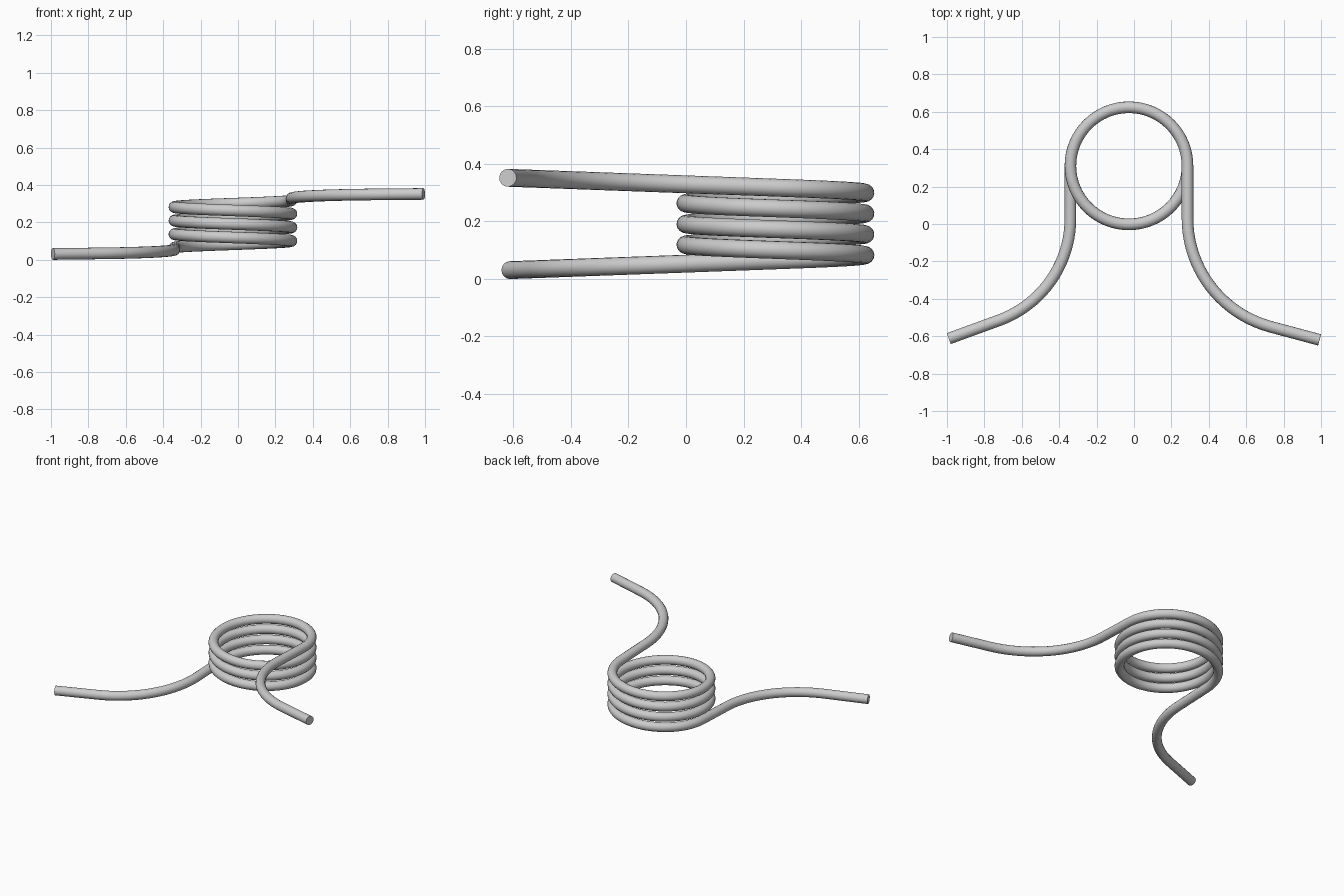
import bpy
from math import sin, cos, pi, radians

if "Cube" in bpy.data.objects:
    bpy.data.objects.remove(bpy.data.objects["Cube"])

WIRE = 0.031              # wire radius
CX, CY, R = -0.027, 0.311, 0.313   # coil centre and mean radius
PITCH, TURNS = 0.0723, 3.5
Z0 = 0.191 - PITCH * TURNS / 2
SLOPE = PITCH / (2 * pi * R)


def leg(side, bend_radius, bend_deg, end_x, start_z, rise):
    """Leg points from the coil outwards: straight, bend, straight."""
    x0, y0 = CX + side * R, 0.03
    pts = [(x0, CY + (y0 - CY) * i / 4) for i in range(1, 4)]
    n = 20
    for i in range(n + 1):
        a = radians(bend_deg) * i / n
        pts.append((x0 + side * bend_radius * (1 - cos(a)), y0 - bend_radius * sin(a)))
    a = radians(bend_deg)
    x, y = pts[-1]
    pts.append((end_x, y - abs(end_x - x) * cos(a) / sin(a)))
    return [(x, y, start_z + rise * SLOPE * (CY - y)) for x, y in pts]


# Coil: clockwise helix rising from the left side to the right side
steps = int(TURNS * 64)
coil = []
for i in range(steps + 1):
    t = TURNS * i / steps
    a = pi - 2 * pi * t
    coil.append((CX + R * cos(a), CY + R * sin(a), Z0 + PITCH * t))

# Lower left leg and upper right leg
left_leg = leg(-1, 0.58, 70, -0.99, Z0, -1)
right_leg = leg(1, 0.60, 75, 0.992, Z0 + PITCH * TURNS, 1)
path = left_leg[::-1] + coil + right_leg

# One continuous round wire swept along the path
curve = bpy.data.curves.new("torsion_spring", 'CURVE')
curve.dimensions = '3D'
curve.twist_mode = 'MINIMUM'
curve.bevel_depth = WIRE
curve.bevel_resolution = 6
curve.use_fill_caps = True
spline = curve.splines.new('POLY')
spline.points.add(len(path) - 1)
for p, co in zip(spline.points, path):
    p.co = (*co, 1)
spring = bpy.data.objects.new("torsion_spring", curve)
bpy.context.collection.objects.link(spring)

bpy.context.view_layer.objects.active = spring
spring.select_set(True)
bpy.ops.object.convert(target='MESH')
bpy.ops.object.shade_smooth_by_angle(angle=radians(40))
